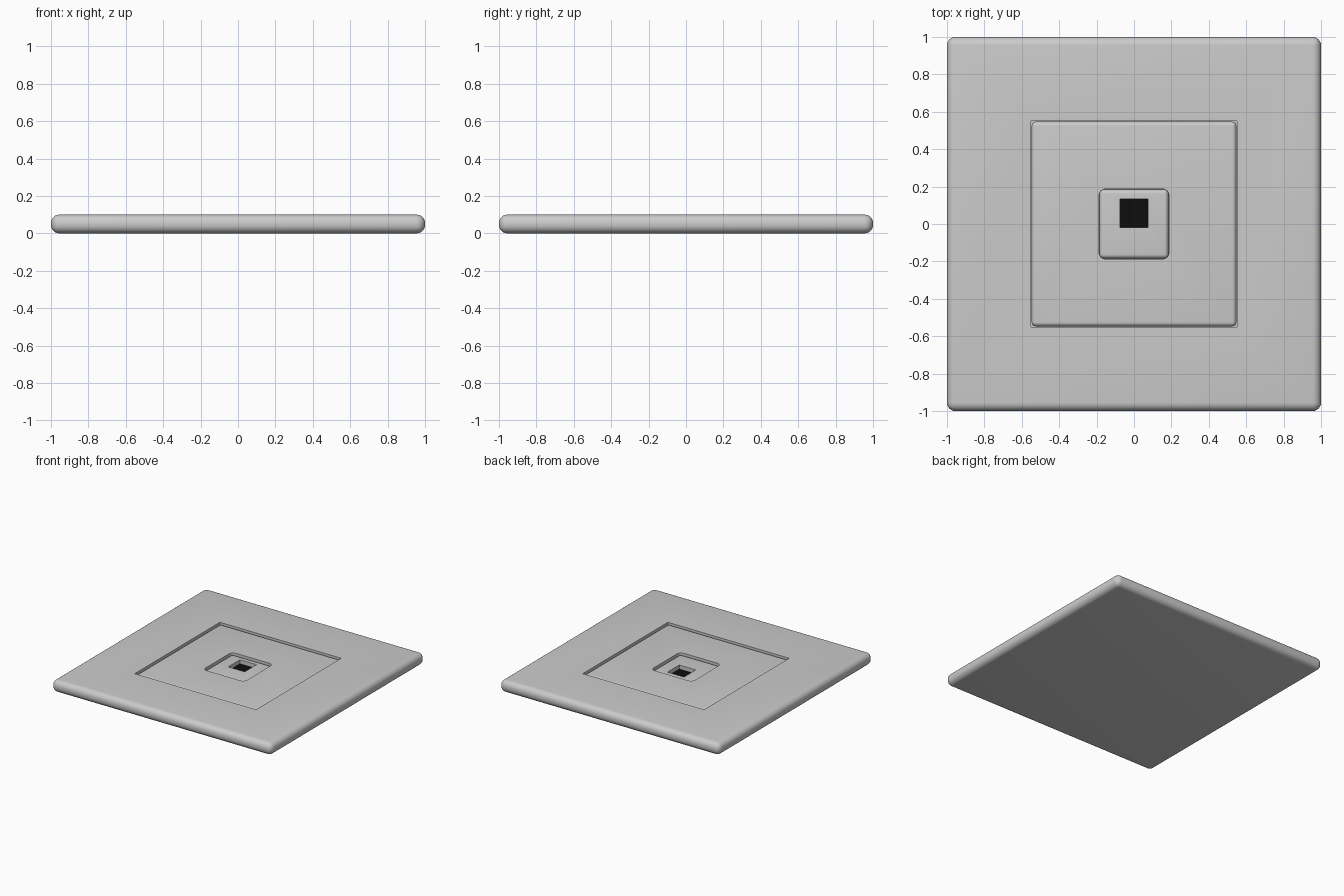
import bpy, bmesh

if "Cube" in bpy.data.objects:
    bpy.data.objects.remove(bpy.data.objects["Cube"])

def box(name, x, y, z, radius=0.0, segments=6, vertical_only=False):
    """Box from (min, max) ranges, with optional rounded edges."""
    bm = bmesh.new()
    bmesh.ops.create_cube(bm, size=1)
    for v in bm.verts:
        v.co = [(a + b) / 2 + c * (b - a) for c, (a, b) in zip(v.co, (x, y, z))]
    if radius:
        edges = [e for e in bm.edges if not vertical_only
                 or abs(e.verts[0].co.z - e.verts[1].co.z) > 1e-4]
        bmesh.ops.bevel(bm, geom=edges, offset=radius, segments=segments,
                        profile=0.5, affect='EDGES', clamp_overlap=True)
    mesh = bpy.data.meshes.new(name)
    bm.to_mesh(mesh)
    bm.free()
    obj = bpy.data.objects.new(name, mesh)
    bpy.context.collection.objects.link(obj)
    return obj

def cut(obj, cutter):
    mod = obj.modifiers.new("cut", 'BOOLEAN')
    mod.operation = 'DIFFERENCE'
    mod.solver = 'EXACT'
    mod.object = cutter
    cutter.hide_render = True
    cutter.hide_set(True)

def square(h):
    return (-h, h), (-h, h)

# Outer plate with a square pocket
plate = box("outer_plate", *square(1.0), (0, 0.1), 0.045)
cut(plate, box("plate_cutter", *square(0.552), (0.03, 0.2)))

# Inner panel sits slightly below the plate, with a rounded pocket
panel = box("inner_panel", *square(0.547), (0.03, 0.092), 0.022)
cut(panel, box("panel_cutter", *square(0.187), (0.04, 0.2), 0.035, vertical_only=True))

# Small centre insert with the socket opening
socket = ((-0.075, 0.075), (-0.02, 0.133))
insert = box("centre_insert", *square(0.184), (0.035, 0.08), 0.022)
cut(insert, box("insert_cutter", *socket, (0.045, 0.2)))

# Dark floor of the socket
floor = box("socket_floor", *socket, (0.042, 0.047))
black = bpy.data.materials.new("black")
black.diffuse_color = (0.004, 0.004, 0.004, 1)
black.use_nodes = True
black.node_tree.nodes["Principled BSDF"].inputs["Base Color"].default_value = black.diffuse_color
floor.data.materials.append(black)

for obj in (plate, panel, insert):
    bpy.ops.object.select_all(action='DESELECT')
    obj.select_set(True)
    bpy.context.view_layer.objects.active = obj
    for mod in list(obj.modifiers):
        bpy.ops.object.modifier_apply(modifier=mod.name)
    bpy.ops.object.shade_smooth_by_angle(angle=0.7)
